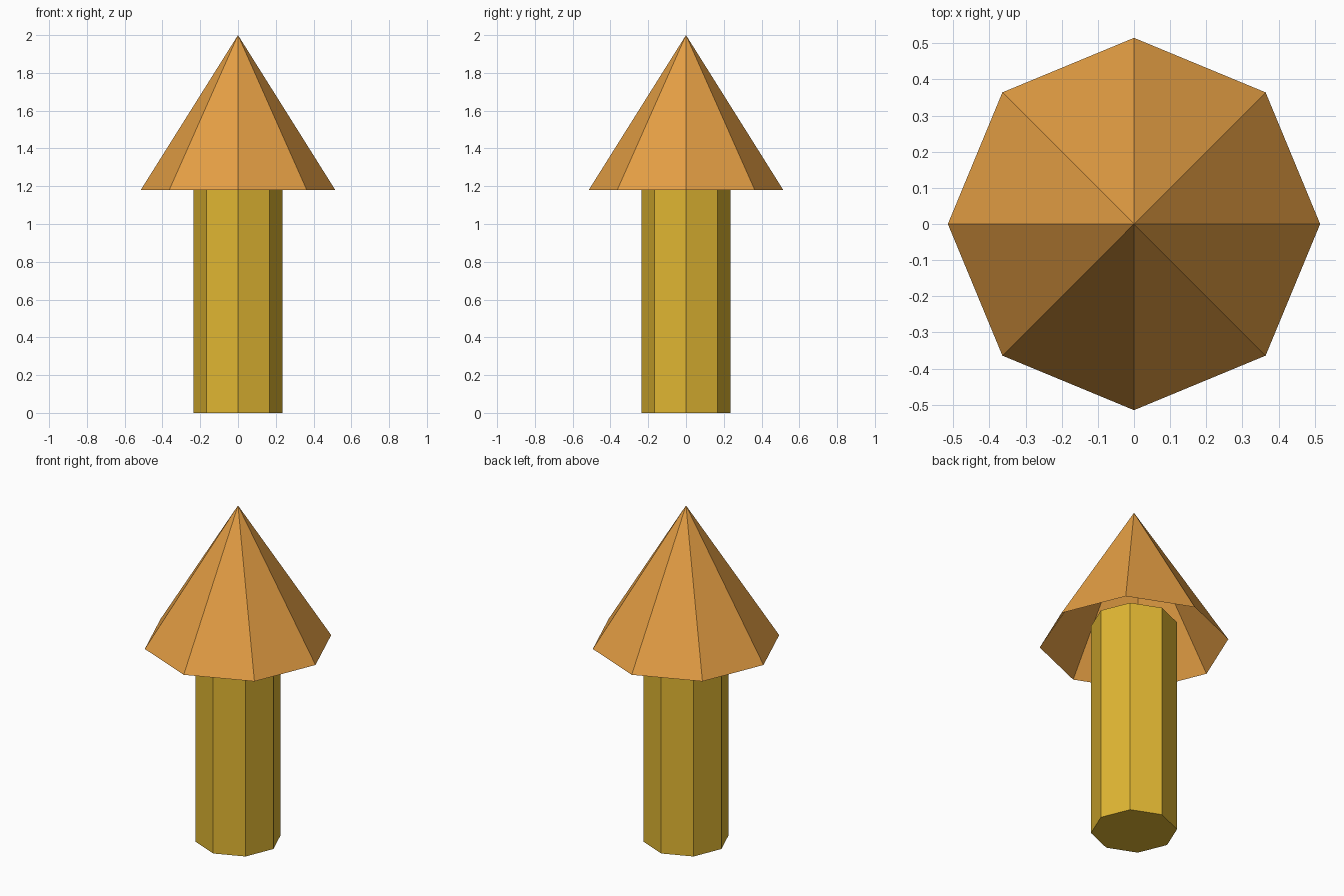
import bpy

if "Cube" in bpy.data.objects:
    bpy.data.objects.remove(bpy.data.objects["Cube"])


def material(name, rgb):
    mat = bpy.data.materials.new(name)
    mat.diffuse_color = (*rgb, 1.0)
    mat.use_nodes = True
    mat.node_tree.nodes["Principled BSDF"].inputs["Base Color"].default_value = mat.diffuse_color
    return mat


def octagon_part(name, r_bottom, r_top, z0, z1, mat, cap):
    """Eight-sided cone or prism between two heights."""
    bpy.ops.mesh.primitive_cone_add(
        vertices=8, radius1=r_bottom, radius2=r_top, depth=z1 - z0,
        end_fill_type=cap, location=(0, 0, (z0 + z1) / 2))
    obj = bpy.context.object
    obj.name = name
    obj.data.materials.append(mat)
    return obj


yellow = material("golden yellow", (0.745, 0.468, 0.032))
orange = material("warm orange", (0.78, 0.345, 0.058))

# Shaft: octagonal post reaching up inside the hollow tip
octagon_part("shaft", 0.235, 0.235, 0.0, 1.30, yellow, 'NGON')

# Tip: open-bottomed octagonal cone
octagon_part("tip", 0.515, 0.0, 1.18, 2.0, orange, 'NOTHING')
